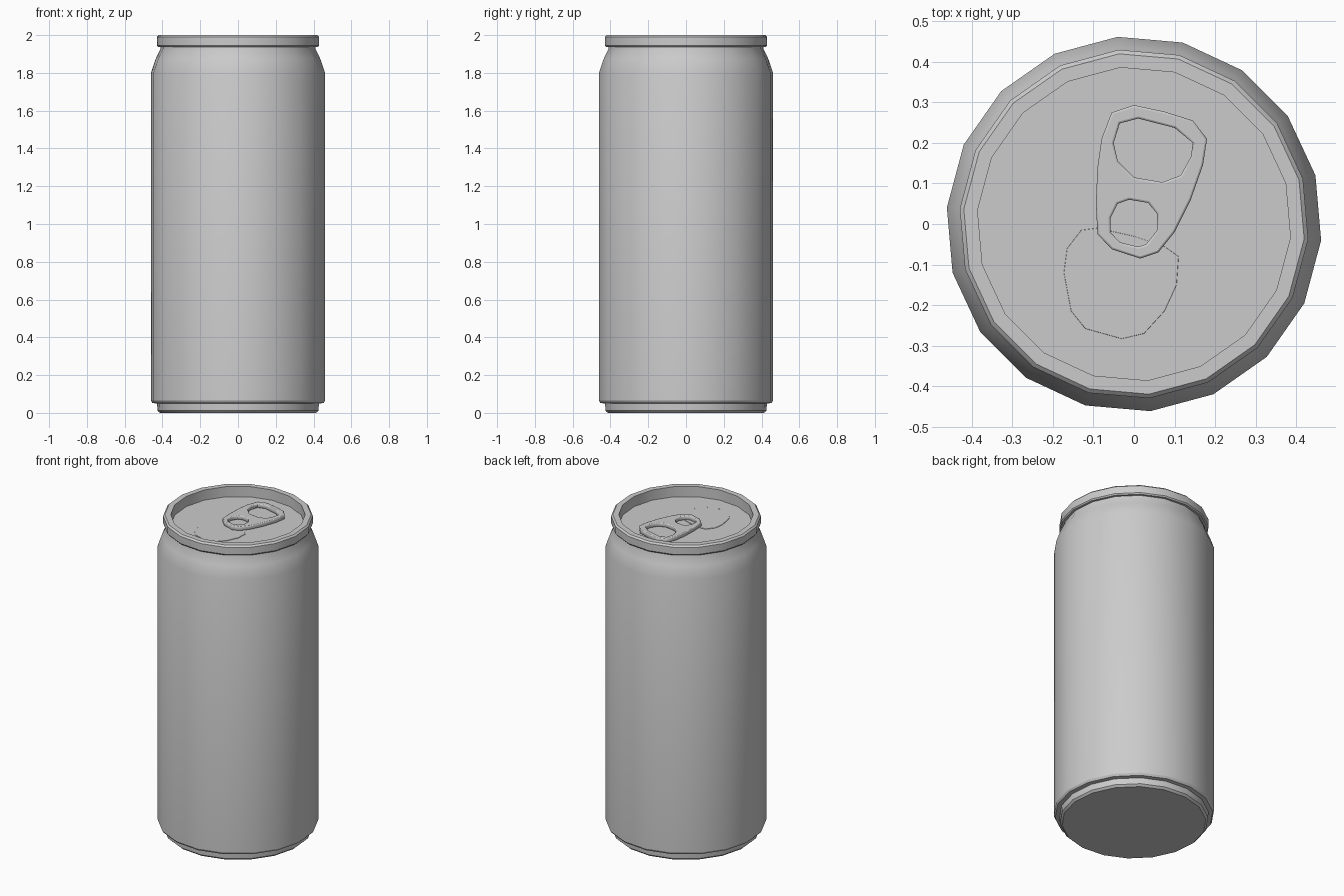
import bpy, bmesh, math

if "Cube" in bpy.data.objects:
    bpy.data.objects.remove(bpy.data.objects["Cube"])

grey = bpy.data.materials.new("aluminium grey")
grey.diffuse_color = (0.6, 0.6, 0.6, 1)
grey.use_nodes = True
grey.node_tree.nodes["Principled BSDF"].inputs["Base Color"].default_value = grey.diffuse_color

SIDES = 18
PHASE = math.radians(15)
FLOOR = 1.935


def smooth(obj, degrees):
    bpy.ops.object.select_all(action='DESELECT')
    obj.select_set(True)
    bpy.context.view_layer.objects.active = obj
    bpy.ops.object.shade_smooth_by_angle(angle=math.radians(degrees))


def lathe(name, profile):
    """Spin a (radius, height) profile and cap both ends."""
    bm = bmesh.new()
    rings = []
    for r, z in profile:
        rings.append([bm.verts.new((r * math.cos(PHASE + i * math.tau / SIDES),
                                    r * math.sin(PHASE + i * math.tau / SIDES), z))
                      for i in range(SIDES)])
    for low, high in zip(rings, rings[1:]):
        for i in range(SIDES):
            j = (i + 1) % SIDES
            bm.faces.new((low[i], low[j], high[j], high[i]))
    bm.faces.new(rings[0][::-1])
    bm.faces.new(rings[-1])
    mesh = bpy.data.meshes.new(name)
    bm.to_mesh(mesh)
    bm.free()
    mesh.materials.append(grey)
    obj = bpy.data.objects.new(name, mesh)
    bpy.context.collection.objects.link(obj)
    smooth(obj, 28)
    return obj


def plate(name, loops, z, thickness, bevel):
    """Filled outline with optional holes, extruded and softly bevelled."""
    curve = bpy.data.curves.new(name, 'CURVE')
    curve.dimensions = '2D'
    curve.fill_mode = 'BOTH'
    curve.extrude = thickness / 2 - bevel
    curve.bevel_depth = bevel
    curve.bevel_resolution = 1
    curve.offset = -bevel
    for loop in loops:
        spline = curve.splines.new('POLY')
        spline.points.add(len(loop) - 1)
        for point, (x, y) in zip(spline.points, loop):
            point.co = (x, y, 0, 1)
        spline.use_cyclic_u = True
    curve.materials.append(grey)
    obj = bpy.data.objects.new(name, curve)
    obj.location.z = z + thickness / 2
    bpy.context.collection.objects.link(obj)
    bpy.ops.object.select_all(action='DESELECT')
    obj.select_set(True)
    bpy.context.view_layer.objects.active = obj
    bpy.ops.object.convert(target='MESH')
    obj = bpy.context.view_layer.objects.active
    smooth(obj, 50)
    return obj


# Can shell: foot, body, tapered neck, rolled rim and sunken lid
lathe("can_body", [
    (0.415, 0.0), (0.428, 0.012), (0.43, 0.05), (0.455, 0.052), (0.463, 0.065),
    (0.463, 1.80), (0.437, 1.875), (0.411, 1.928), (0.411, 1.937),
    (0.425, 1.937), (0.431, 1.945), (0.431, 1.99), (0.421, 2.0),
    (0.387, 2.0), (0.387, FLOOR)])

# Pull tab with finger hole and rivet hole
tab = [(-.055, .275), (0, .293), (.075, .277), (.145, .255), (.18, .21), (.17, .145),
       (.14, .06), (.10, -.02), (.06, -.07), (.015, -.085), (-.055, -.062),
       (-.09, -.025), (-.094, .05), (-.09, .14), (-.08, .21)]
finger_hole = [(-.035, .248), (.01, .26), (.10, .237), (.145, .2), (.14, .165),
               (.115, .12), (.07, .103), (0, .115), (-.04, .155), (-.05, .2)]
rivet_hole = [(-.012, .06), (.035, .052), (.057, .025), (.057, -.015), (.03, -.05),
              (.01, -.056), (-.035, -.045), (-.058, -.02), (-.058, .015), (-.04, .05)]
plate("pull_tab", [tab, finger_hole, rivet_hole], FLOOR + 0.003, 0.026, 0.005)

# Scored pour opening, slightly raised from the lid
opening = [(-.09, -.01), (-.13, -.015), (-.165, -.06), (-.173, -.12), (-.155, -.215),
           (-.12, -.258), (-.03, -.283), (.025, -.27), (.075, -.215), (.105, -.15),
           (.11, -.08), (.075, -.055), (0, -.03)]
plate("pour_opening", [opening], FLOOR - 0.001, 0.004, 0.001)
